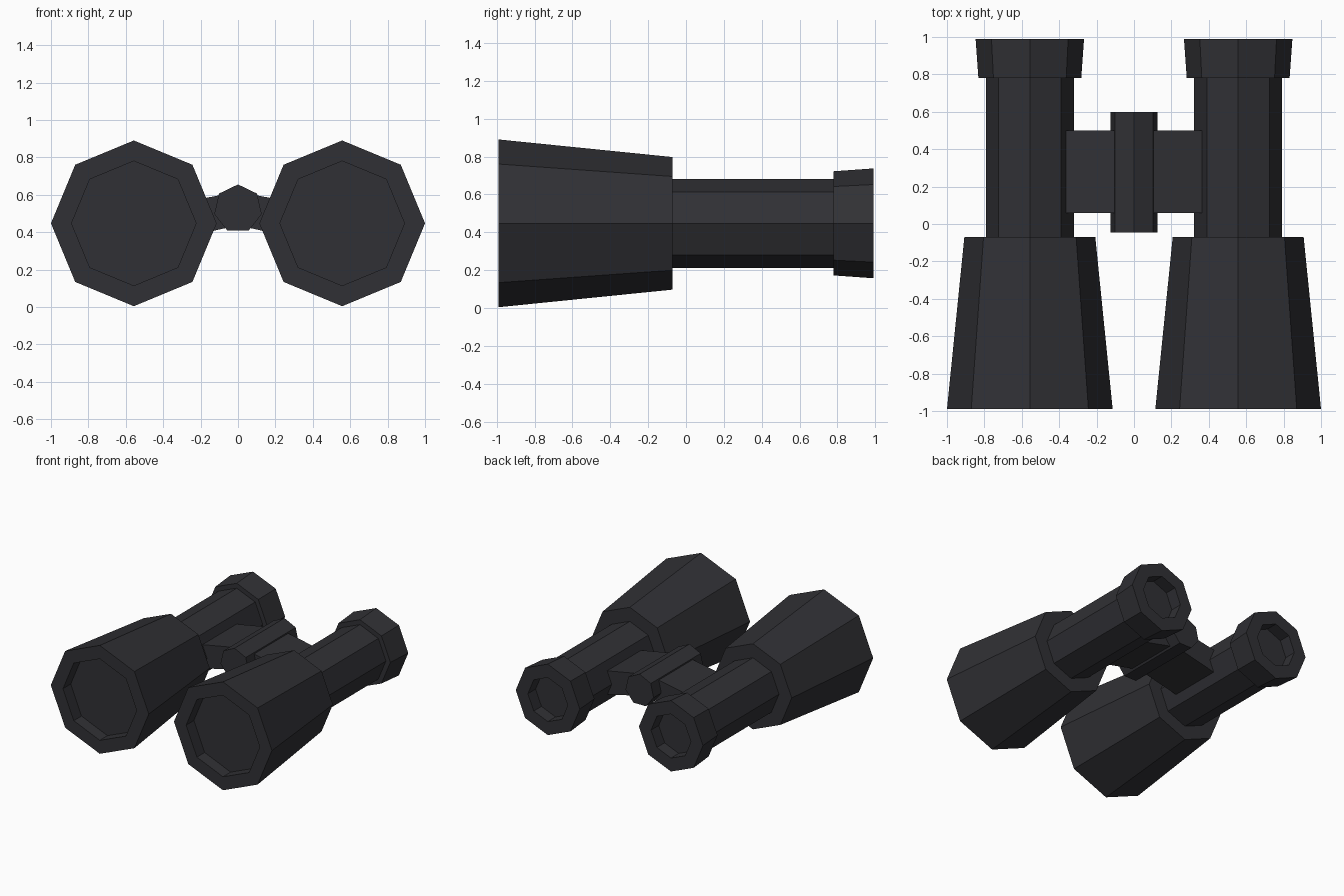
import bpy, bmesh
from math import sin, cos, pi

if "Cube" in bpy.data.objects:
    bpy.data.objects.remove(bpy.data.objects["Cube"])

mat = bpy.data.materials.new("dark_rubber")
mat.diffuse_color = (0.03, 0.03, 0.035, 1)
mat.use_nodes = True
mat.node_tree.nodes["Principled BSDF"].inputs["Base Color"].default_value = mat.diffuse_color


def finish(name, bm):
    bmesh.ops.recalc_face_normals(bm, faces=bm.faces[:])
    mesh = bpy.data.meshes.new(name)
    bm.to_mesh(mesh)
    bm.free()
    mesh.materials.append(mat)
    obj = bpy.data.objects.new(name, mesh)
    bpy.context.collection.objects.link(obj)
    return obj


def turned(name, profile, sides, x, z):
    """Faceted solid along y from (radius, y) rings, corner at the top, both ends capped."""
    bm = bmesh.new()
    rings = []
    for r, y in profile:
        angles = [2 * pi * i / sides for i in range(sides)]
        rings.append([bm.verts.new((x + r * sin(a), y, z + r * cos(a))) for a in angles])
    for a, b in zip(rings, rings[1:]):
        for i in range(sides):
            j = (i + 1) % sides
            bm.faces.new((a[i], a[j], b[j], b[i]))
    bm.faces.new(rings[0])
    bm.faces.new(rings[-1])
    return finish(name, bm)


def prism(name, outline, y0, y1):
    """Extrude an (x, z) outline along y."""
    bm = bmesh.new()
    face = bm.faces.new([bm.verts.new((x, y0, z)) for x, z in outline])
    ext = bmesh.ops.extrude_face_region(bm, geom=[face])
    verts = [v for v in ext["geom"] if isinstance(v, bmesh.types.BMVert)]
    bmesh.ops.translate(bm, verts=verts, vec=(0, y1 - y0, 0))
    return finish(name, bm)


# Barrel: recessed front lens, tapered housing, tube, eyecup, recessed eye lens
BARREL = [(0.333, -0.89), (0.333, -0.99), (0.443, -0.99), (0.35, -0.07),
          (0.235, -0.07), (0.235, 0.78), (0.275, 0.78), (0.29, 0.99),
          (0.18, 0.99), (0.18, 0.89)]

for side, s in (("left", -1), ("right", 1)):
    turned(side + "_barrel", BARREL, 8, s * 0.557, 0.447)
    # Sloping bridge plate from hinge into the tube
    plate = [(0.03, 0.61), (0.40, 0.54), (0.36, 0.355), (0.03, 0.43)]
    prism(side + "_bridge_plate", [(s * x, z) for x, z in plate], 0.06, 0.50)

# Seven-sided central hinge
turned("hinge", [(0.13, -0.045), (0.13, 0.60)], 7, 0, 0.525)
